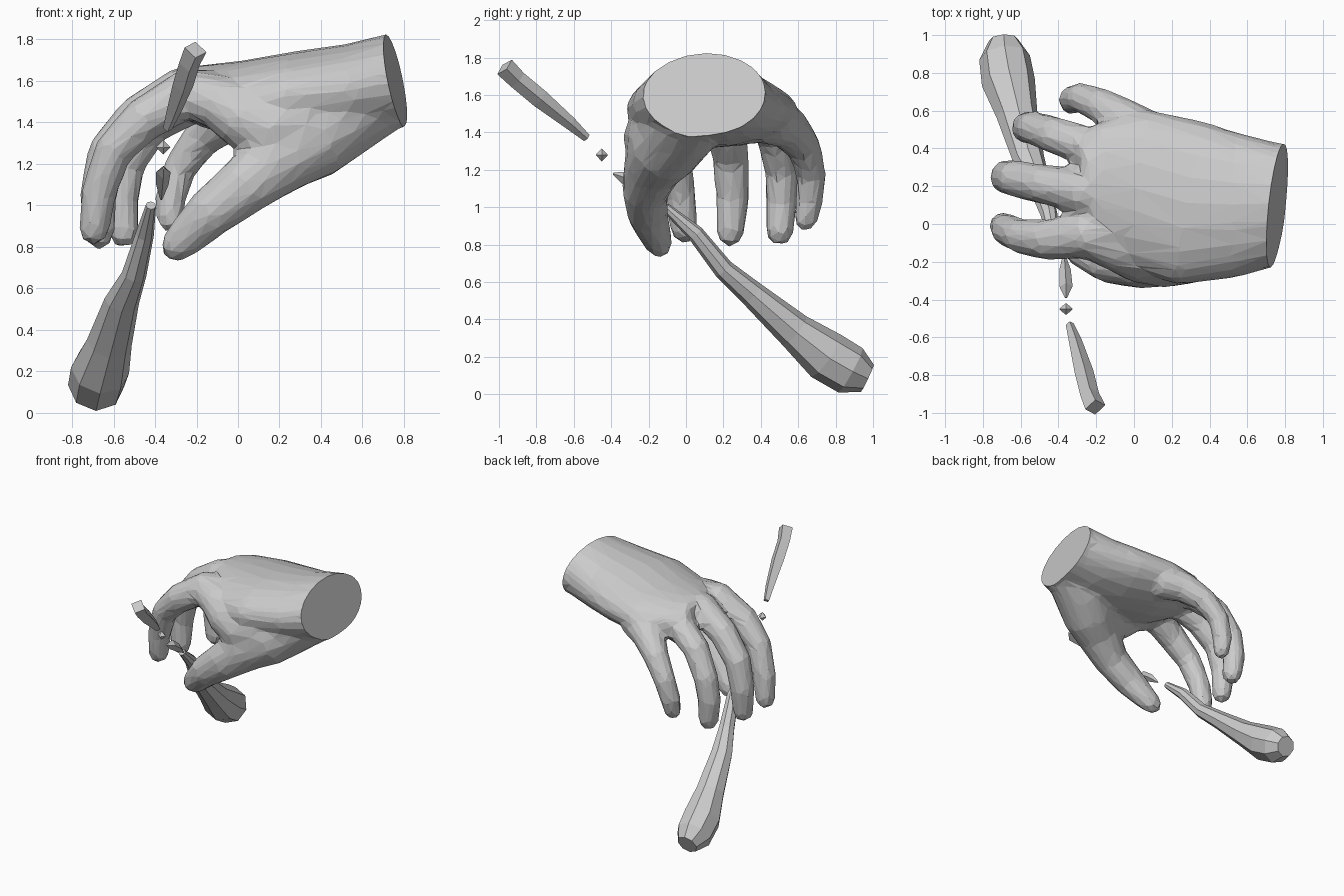
import bpy, bmesh
from mathutils import Vector
from math import cos, sin, pi


def tube(bm, rings, sides=12, ref=(0, 1, 0), tip=0.0):
    """Loft elliptical rings (x, y, z, radius_along_ref[, other_radius]); tip rounds the far end."""
    pts = [Vector(r[:3]) for r in rings]
    ref = Vector(ref)
    loops = []

    def ring(c, t, a, b):
        u = (ref - t * ref.dot(t)).normalized()
        v = t.cross(u)
        loops.append([bm.verts.new(c + u * a * cos(2 * pi * k / sides) + v * b * sin(2 * pi * k / sides))
                      for k in range(sides)])

    for i, r in enumerate(rings):
        t = (pts[min(i + 1, len(pts) - 1)] - pts[max(i - 1, 0)]).normalized()
        ring(pts[i], t, r[3], r[-1])
    if tip:
        t = (pts[-1] - pts[-2]).normalized()
        for f, s in ((0.6, 0.8), (1.0, 0.35)):
            ring(pts[-1] + t * tip * f, t, rings[-1][3] * s, rings[-1][-1] * s)
    for p, q in zip(loops, loops[1:]):
        for k in range(sides):
            n = (k + 1) % sides
            bm.faces.new((p[k], p[n], q[n], q[k]))
    bm.faces.new(loops[0][::-1])
    bm.faces.new(loops[-1])


def to_object(bm, name):
    bmesh.ops.recalc_face_normals(bm, faces=bm.faces)
    me = bpy.data.meshes.new(name)
    bm.to_mesh(me)
    bm.free()
    ob = bpy.data.objects.new(name, me)
    bpy.context.collection.objects.link(ob)
    return ob


bm = bmesh.new()
# Palm and wrist
tube(bm, [(0.98, 0.105, 1.65, .315, .225), (0.765, 0.105, 1.605, .325, .226), (0.55, 0.1, 1.56, .385, .22),
          (0.3, 0.11, 1.53, .44, .215), (0.02, 0.19, 1.51, .42, .188), (-0.16, 0.18, 1.53, .36, .152),
          (-0.26, 0.16, 1.55, .27, .12)], 20)
# Four fingers: index, middle, ring, little
fingers = [
    [(0, .0, 1.52, .13), (-.25, -.06, 1.54, .125), (-.46, -.085, 1.41, .11), (-.6, -.065, 1.265, .095),
     (-.672, -.03, 1.06, .087), (-.695, -.01, .88, .077)],
    [(0, .18, 1.54, .14), (-.27, .17, 1.555, .12), (-.48, .21, 1.43, .107), (-.628, .24, 1.26, .1),
     (-.675, .25, 1.05, .092), (-.67, .235, .86, .077)],
    [(0, .36, 1.51, .13), (-.22, .40, 1.5, .11), (-.42, .47, 1.39, .1), (-.535, .51, 1.2, .092),
     (-.565, .51, 1.03, .087), (-.55, .5, .865, .077)],
    [(.12, .45, 1.46, .13), (-.04, .54, 1.43, .12), (-.18, .63, 1.32, .095), (-.28, .67, 1.18, .082),
     (-.325, .66, 1.03, .077), (-.33, .64, .94, .067)],
]
for f in fingers:
    tube(bm, f, tip=0.07)
# Thumb
tube(bm, [(.97, .08, 1.64, .18), (.7, .04, 1.54, .19), (.5, -.03, 1.43, .21), (.35, -.11, 1.33, .2, .215),
          (.2, -.175, 1.23, .16, .18), (.03, -.22, 1.09, .125, .142), (-.14, -.205, .96, .11, .122),
          (-.28, -.15, .82, .08, .092)], 14, tip=0.1)
# Web between thumb and index finger
tube(bm, [(.5, -.06, 1.45, .15), (.3, -.12, 1.38, .195), (.14, -.165, 1.37, .175), (.01, -.16, 1.43, .15),
          (-.1, -.12, 1.5, .13), (-.22, -.08, 1.53, .115)], 14)
hand = to_object(bm, "hand")

# Fuse the hand into one skin, then reduce it to low-poly facets
m = hand.modifiers.new("fuse", 'REMESH')
m.mode, m.voxel_size = 'VOXEL', 0.022
m = hand.modifiers.new("soften", 'SMOOTH')
m.factor, m.iterations = 0.5, 12
m = hand.modifiers.new("facets", 'DECIMATE')
m.ratio = 0.06
skin = bpy.data.meshes.new_from_object(hand.evaluated_get(bpy.context.evaluated_depsgraph_get()))
hand.modifiers.clear()

# Flat cut at the wrist
bm = bmesh.new()
bm.from_mesh(skin)
bmesh.ops.bisect_plane(bm, geom=bm.verts[:] + bm.edges[:] + bm.faces[:], plane_co=(.758, .105, 1.605),
                       plane_no=(.97, -.11, .2), clear_outer=True)
bmesh.ops.holes_fill(bm, edges=[e for e in bm.edges if e.is_boundary], sides=0)
bmesh.ops.recalc_face_normals(bm, faces=bm.faces)
bm.to_mesh(skin)
bm.free()
for p in skin.polygons:
    p.use_smooth = False
hand.data = skin

# Broken pieces of the held stick, from the club end to the top
stick = {
    "stick_club": [(-.42, -.11, 1.0, .025), (-.45, .05, .86, .045), (-.5, .2, .67, .06, .055),
                   (-.56, .35, .54, .085, .07), (-.62, .58, .34, .11, .1), (-.665, .75, .205, .142, .138),
                   (-.685, .88, .128, .135), (-.69, .97, .085, .08)],
    "stick_middle": [(-.36, -.39, 1.18, .006), (-.36, -.33, 1.16, .035), (-.365, -.24, 1.1, .03),
                     (-.37, -.16, 1.03, .006)],
    "stick_fragment": [(-.36, -.48, 1.28, .004), (-.36, -.45, 1.28, .035), (-.36, -.42, 1.28, .004)],
    "stick_top": [(-.34, -.53, 1.37, .022), (-.31, -.62, 1.45, .035), (-.265, -.78, 1.58, .05),
                  (-.235, -.9, 1.68, .05), (-.205, -.97, 1.75, .055)],
}
for name, rings in stick.items():
    bm = bmesh.new()
    tube(bm, rings, 8 if name == "stick_club" else 4, ref=(1, 0, 0))
    to_object(bm, name)
